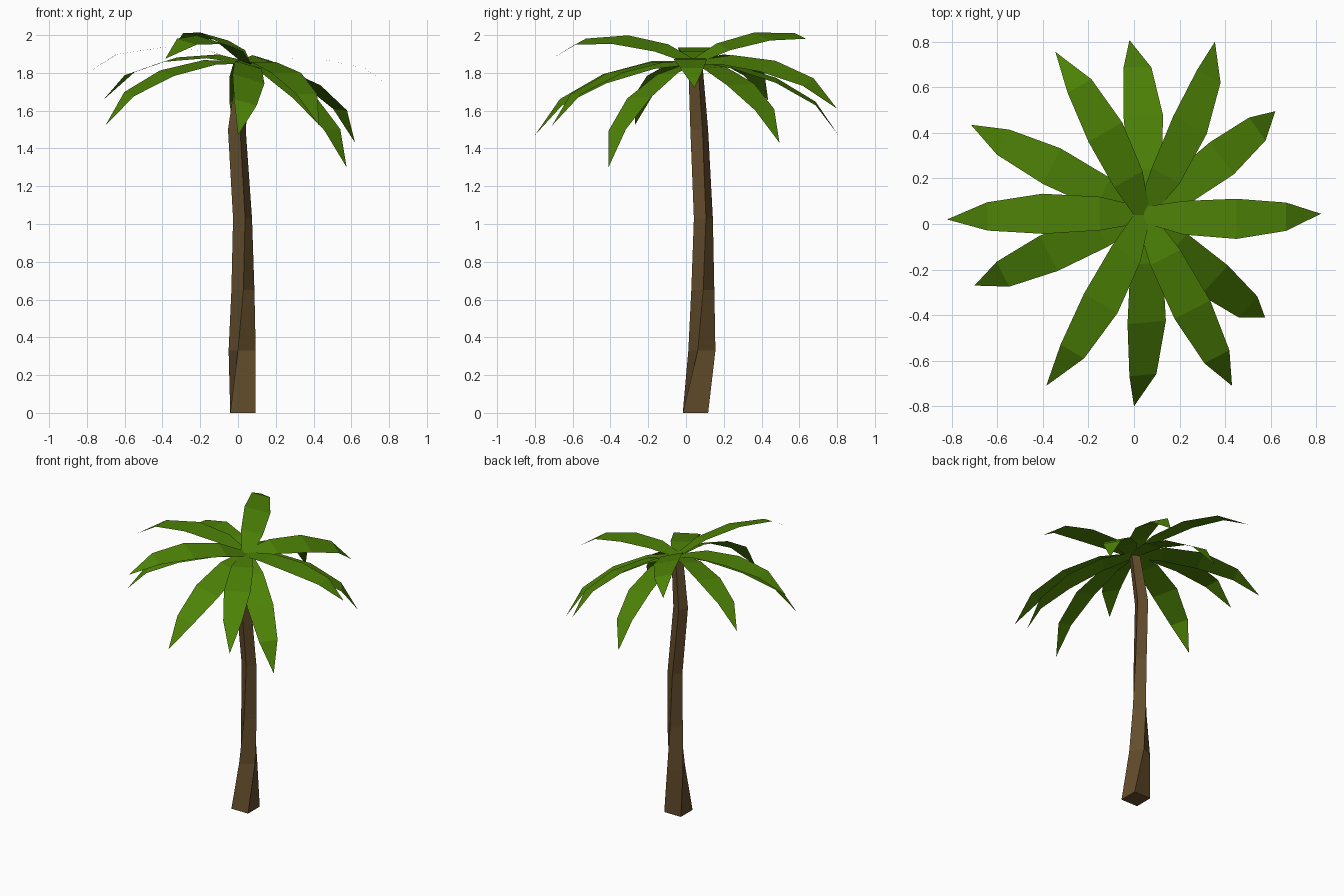
import bpy, math
from mathutils import Vector, Matrix

if "Cube" in bpy.data.objects:
    bpy.data.objects.remove(bpy.data.objects["Cube"])


def material(name, rgb):
    m = bpy.data.materials.new(name)
    m.diffuse_color = (*rgb, 1.0)
    m.use_nodes = True
    m.node_tree.nodes["Principled BSDF"].inputs["Base Color"].default_value = m.diffuse_color
    return m


BARK = material("brown bark", (0.125, 0.073, 0.025))
GREEN = material("palm green", (0.075, 0.225, 0.002))


def make_object(name, verts, faces, mat):
    me = bpy.data.meshes.new(name)
    me.from_pydata(verts, [], faces)
    me.materials.append(mat)
    me.update()
    ob = bpy.data.objects.new(name, me)
    bpy.context.collection.objects.link(ob)
    return ob


# Trunk: square section that twists and sways (centre x, y, z, corner radius, twist)
rings = [
    (0.026, 0.050, 0.00, 0.095, 0),
    (0.022, 0.084, 0.33, 0.075, 28),
    (0.026, 0.089, 0.65, 0.061, 47),
    (0.024, 0.092, 1.03, 0.052, 60),
    (-0.006, 0.070, 1.50, 0.050, 65),
    (0.035, 0.050, 1.84, 0.040, 65),
]
verts, faces = [], []
for x, y, z, r, twist in rings:
    for k in range(4):
        a = math.radians(45 + 90 * k + twist)
        verts.append((x + r * math.cos(a), y + r * math.sin(a), z))
for i in range(len(rings) - 1):
    for k in range(4):
        n = (k + 1) % 4
        faces.append((4 * i + k, 4 * i + n, 4 * i + 4 + n, 4 * i + 4 + k))
top = 4 * (len(rings) - 1)
faces += [(3, 2, 1, 0), (top, top + 1, top + 2, top + 3)]
make_object("trunk", verts, faces, BARK)

# Frond template: drooping side profile (distance, height) and half widths
LENGTHS = (0.20, 0.25, 0.245, 0.21)
DROOP = (0, 13, 26, 50)
HALF = (0.035, 0.074, 0.088, 0.062)
BOW = (0, 0.7, 1, 0.6, 0)
profile = [Vector((0.0, 0.0))]
for l, d in zip(LENGTHS, DROOP):
    a = math.radians(-d)
    profile.append(profile[-1] + Vector((l * math.cos(a), l * math.sin(a))))
CROWN = Vector((0.04, 0.04, 1.855))


def frond(index, tip, roll=0, bow=0, lift=0):
    # Pitch and scale the profile so that it runs from the crown to the tip
    v = Vector(tip) - CROWN
    flat = Vector((v.x, v.y, 0))
    out = flat.normalized()
    side = Vector((-out.y, out.x, 0))
    end = profile[-1]
    turn = math.atan2(v.z, flat.length) - math.atan2(end.y, end.x)
    s = v.length / end.length
    c, n = math.cos(turn) * s, math.sin(turn) * s
    # Roll about the line from crown to tip (positive: right edge down)
    rot = Matrix.Rotation(math.radians(roll), 3, v.normalized())
    pts = []
    for p, b in zip(profile, BOW):
        q = out * (p.x * c - p.y * n) + Vector((0, 0, p.x * n + p.y * c + b * lift))
        pts.append(CROWN + rot @ (q - side * b * bow))
    side = rot @ side
    vs = []
    for p, h in zip(pts, HALF):
        vs += [p - side * h, p + side * h]
    vs.append(pts[-1])
    fs = [(2 * i, 2 * i + 2, 2 * i + 3, 2 * i + 1) for i in range(3)]
    fs.append((6, 8, 7))
    make_object(f"frond_{index}", vs, fs, GREEN)


# Fronds: tip, roll, bow and lift, counter-clockwise from the right
fronds = [
    ((0.82, 0.045, 1.72), 0, 0.02, -0.02),
    ((0.62, 0.495, 1.43), 4, 0.01),
    ((0.355, 0.80, 1.61), 20, 0),
    ((-0.02, 0.807, 1.47), 10, 0.015),
    ((-0.345, 0.755, 1.92), 14, 0),
    ((-0.715, 0.435, 1.655), -8, 0.02),
    ((-0.82, 0.02, 1.785), 0, 0.015),
    ((-0.70, -0.27, 1.525), -10, 0.025),
    ((-0.385, -0.71, 1.875), -15, 0),
    ((0.0, -0.80, 1.47), -18, -0.0),
    ((0.43, -0.71, 1.52), 0, 0),
    ((0.575, -0.41, 1.30), 4, 0.01),
]
for i, f in enumerate(fronds, 1):
    frond(i, *f)
